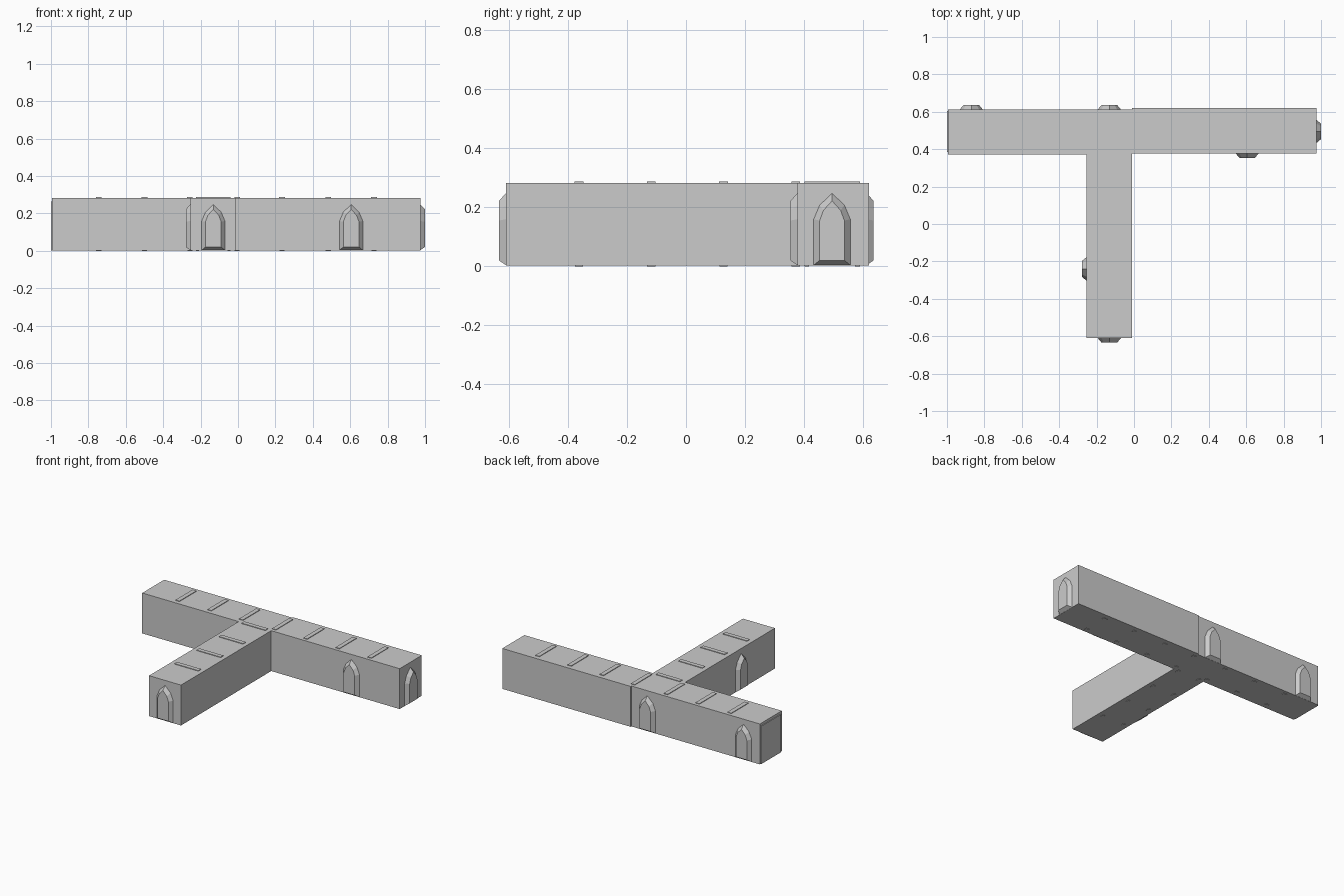
import bpy, bmesh, math
from mathutils import Matrix, Vector

if "Cube" in bpy.data.objects:
    bpy.data.objects.remove(bpy.data.objects["Cube"])

stone = bpy.data.materials.new("stone grey")
stone.diffuse_color = (0.6, 0.6, 0.6, 1)
stone.use_nodes = True
stone.node_tree.nodes["Principled BSDF"].inputs["Base Color"].default_value = stone.diffuse_color

Z0, Z1 = 0.003, 0.283   # floor and ceiling of the corridor shell


def finish(name, bm):
    bmesh.ops.recalc_face_normals(bm, faces=bm.faces)
    mesh = bpy.data.meshes.new(name)
    bm.to_mesh(mesh)
    bm.free()
    mesh.materials.append(stone)
    obj = bpy.data.objects.new(name, mesh)
    bpy.context.collection.objects.link(obj)
    return obj


def box(name, lo, hi):
    lo, hi = Vector(lo), Vector(hi)
    bm = bmesh.new()
    bmesh.ops.create_cube(bm, size=1, matrix=Matrix.Translation((lo + hi) / 2)
                          @ Matrix.Diagonal((*(hi - lo), 1)))
    return finish(name, bm)


# T-shaped corridor shell: extruded footprint, right arm set slightly back
outline = [(-0.995, 0.372), (-0.255, 0.372), (-0.255, -0.61), (-0.01, -0.61),
           (-0.01, 0.378), (0.975, 0.378), (0.975, 0.62), (-0.01, 0.62),
           (-0.01, 0.612), (-0.995, 0.612)]
bm = bmesh.new()
base = bm.faces.new([bm.verts.new((x, y, Z0)) for x, y in outline])
top = bmesh.ops.extrude_face_region(bm, geom=[base])
bmesh.ops.translate(bm, vec=(0, 0, Z1 - Z0),
                    verts=[v for v in top["geom"] if isinstance(v, bmesh.types.BMVert)])
finish("corridor_shell", bm)


# Pointed-arch doorways: bevelled bumps standing out from the walls
def ring(half):
    return half + [(-x, z) for x, z in reversed(half) if x > 0]


OUTER = ring([(0.062, 0.004), (0.062, 0.16), (0.042, 0.207), (0, 0.248)])
INNER = ring([(0.042, 0.02), (0.042, 0.155), (0.029, 0.19), (0, 0.222)])


def doorway(name, x, y, turn):
    bm = bmesh.new()
    a = [bm.verts.new((px, 0, pz)) for px, pz in OUTER]
    b = [bm.verts.new((px, -0.024, pz)) for px, pz in INNER]
    n = len(a)
    for i in range(n):
        j = (i + 1) % n
        bm.faces.new((a[i], a[j], b[j], b[i]))
    bm.faces.new(b)
    bm.faces.new(a[::-1])
    bm.transform(Matrix.Translation((x, y, 0)) @ Matrix.Rotation(math.radians(turn), 4, "Z"))
    finish(name, bm)


doorway("doorway_stem_end", -0.132, -0.61, 0)
doorway("doorway_right_front", 0.605, 0.378, 0)
doorway("doorway_right_end", 0.975, 0.495, 90)
doorway("doorway_back_left", -0.87, 0.612, 180)
doorway("doorway_back_middle", -0.132, 0.612, 180)
doorway("doorway_stem_left", -0.255, -0.24, 270)

# End plate closing the left arm
box("left_end_plate", (-1.0, 0.385, Z0), (-0.99, 0.605, 0.265))


# Arch ribs: a beam just proud of the roof, two feet just below the floor
def rib(name, cx, cy, hx, hy):
    box(name + "_beam", (cx - hx, cy - hy, 0.27), (cx + hx, cy + hy, 0.287))
    for s in (-1, 1):
        if hx < hy:
            fx, fy = cx, cy + s * (hy - 0.008)
        else:
            fx, fy = cx + s * (hx - 0.008), cy
        r = (min(hx, 0.014), 0.008) if hx < hy else (0.008, min(hy, 0.014))
        box(name + "_foot", (fx - r[0], fy - r[1], 0), (fx + r[0], fy + r[1], 0.02))


for i, x in enumerate((-0.745, -0.5, -0.257, -0.005, 0.235, 0.482, 0.727)):
    rib(f"bar_rib_{i}", x, 0.495, 0.015, 0.094)
for i, y in enumerate((0.372, 0.127, -0.118, -0.363)):
    rib(f"stem_rib_{i}", -0.132, y, 0.092, 0.015)
